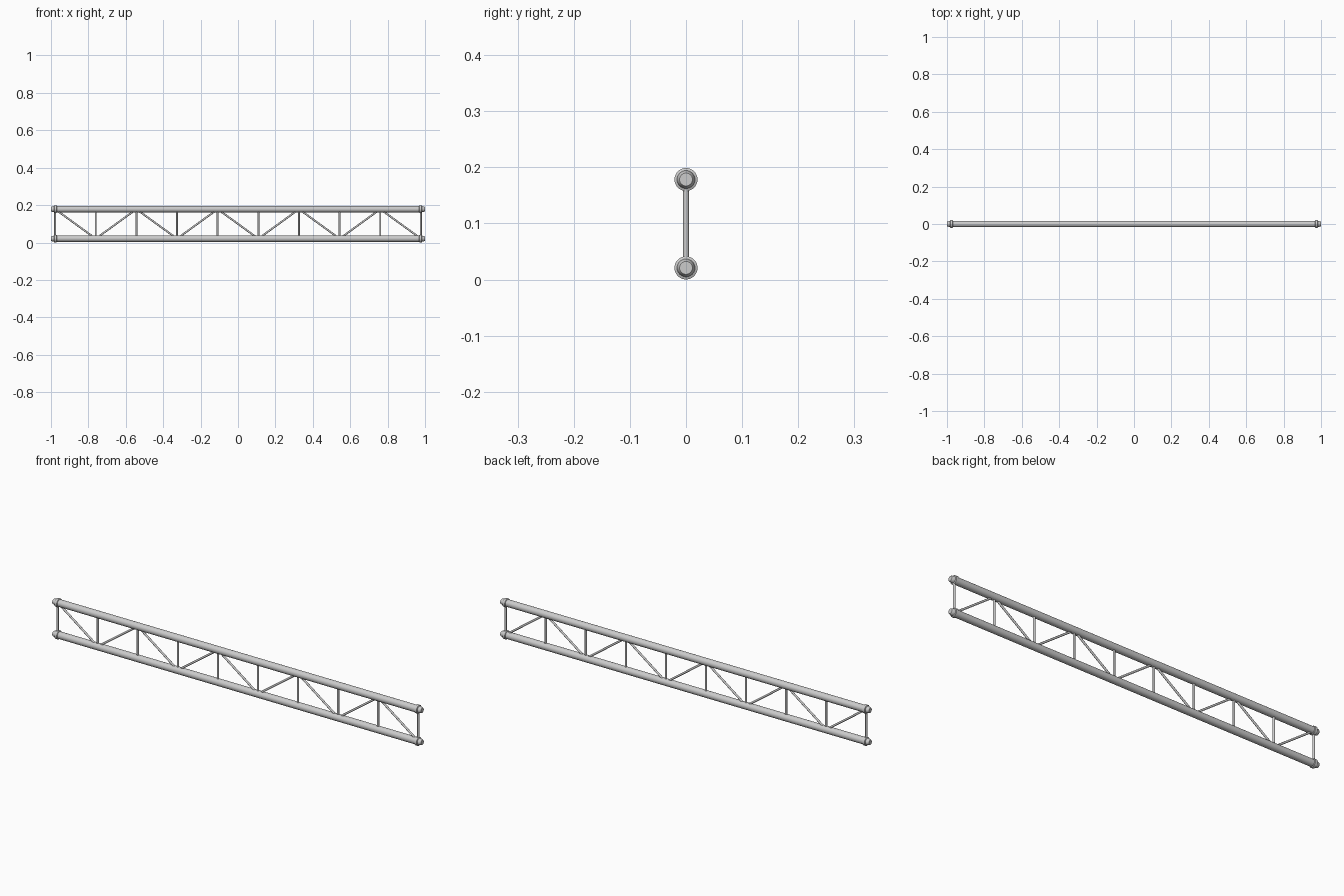
import bpy, bmesh
from mathutils import Vector, Matrix
import math

if "Cube" in bpy.data.objects:
    bpy.data.objects.remove(bpy.data.objects["Cube"])

Z_LOW, Z_HIGH = 0.0208, 0.1783
X_END, PANELS = 0.978, 9


def finish(name, bm):
    bmesh.ops.recalc_face_normals(bm, faces=bm.faces)
    me = bpy.data.meshes.new(name)
    bm.to_mesh(me)
    bm.free()
    ob = bpy.data.objects.new(name, me)
    bpy.context.collection.objects.link(ob)
    bpy.ops.object.select_all(action='DESELECT')
    ob.select_set(True)
    bpy.context.view_layer.objects.active = ob
    bpy.ops.object.shade_smooth_by_angle(angle=math.radians(35))
    return ob


def lathe_x(name, profile, z, seg=32):
    """Revolve (x, radius) points around a lengthwise axis at height z."""
    bm = bmesh.new()
    rings = []
    for x, r in profile:
        rings.append([bm.verts.new((x, r * math.cos(2 * math.pi * i / seg),
                                    z + r * math.sin(2 * math.pi * i / seg)))
                      for i in range(seg)])
    for a, b in zip(rings, rings[1:]):
        for i in range(seg):
            j = (i + 1) % seg
            bm.faces.new((a[i], a[j], b[j], b[i]))
    bm.faces.new(rings[0])
    bm.faces.new(rings[-1])
    return finish(name, bm)


def rod(name, p, q, r, seg=16):
    p, q = Vector(p), Vector(q)
    d = q - p
    m = Matrix.Translation((p + q) / 2) @ d.to_track_quat('Z', 'Y').to_matrix().to_4x4()
    bm = bmesh.new()
    bmesh.ops.create_cone(bm, cap_ends=True, segments=seg, radius1=r, radius2=r,
                          depth=d.length, matrix=m)
    return finish(name, bm)


# Chord tubes with end collars and tapered coupler tips
half = [(0.968, 0.0172), (0.970, 0.0206), (0.982, 0.0206), (0.984, 0.0160),
        (0.990, 0.0150), (0.998, 0.0130), (1.0, 0.0115)]
profile = [(-x, r) for x, r in reversed(half)] + half
lathe_x("lower_chord", profile, Z_LOW)
lathe_x("upper_chord", profile, Z_HIGH)

# Upright posts
xs = [-X_END + 2 * X_END * i / PANELS for i in range(PANELS + 1)]
for i, x in enumerate(xs):
    rod(f"post_{i + 1}", (x, 0, Z_LOW), (x, 0, Z_HIGH), 0.0052)

# Alternating diagonal braces
for i in range(PANELS):
    za, zb = (Z_HIGH, Z_LOW) if i % 2 == 0 else (Z_LOW, Z_HIGH)
    rod(f"diagonal_{i + 1}", (xs[i], 0, za), (xs[i + 1], 0, zb), 0.0050)
